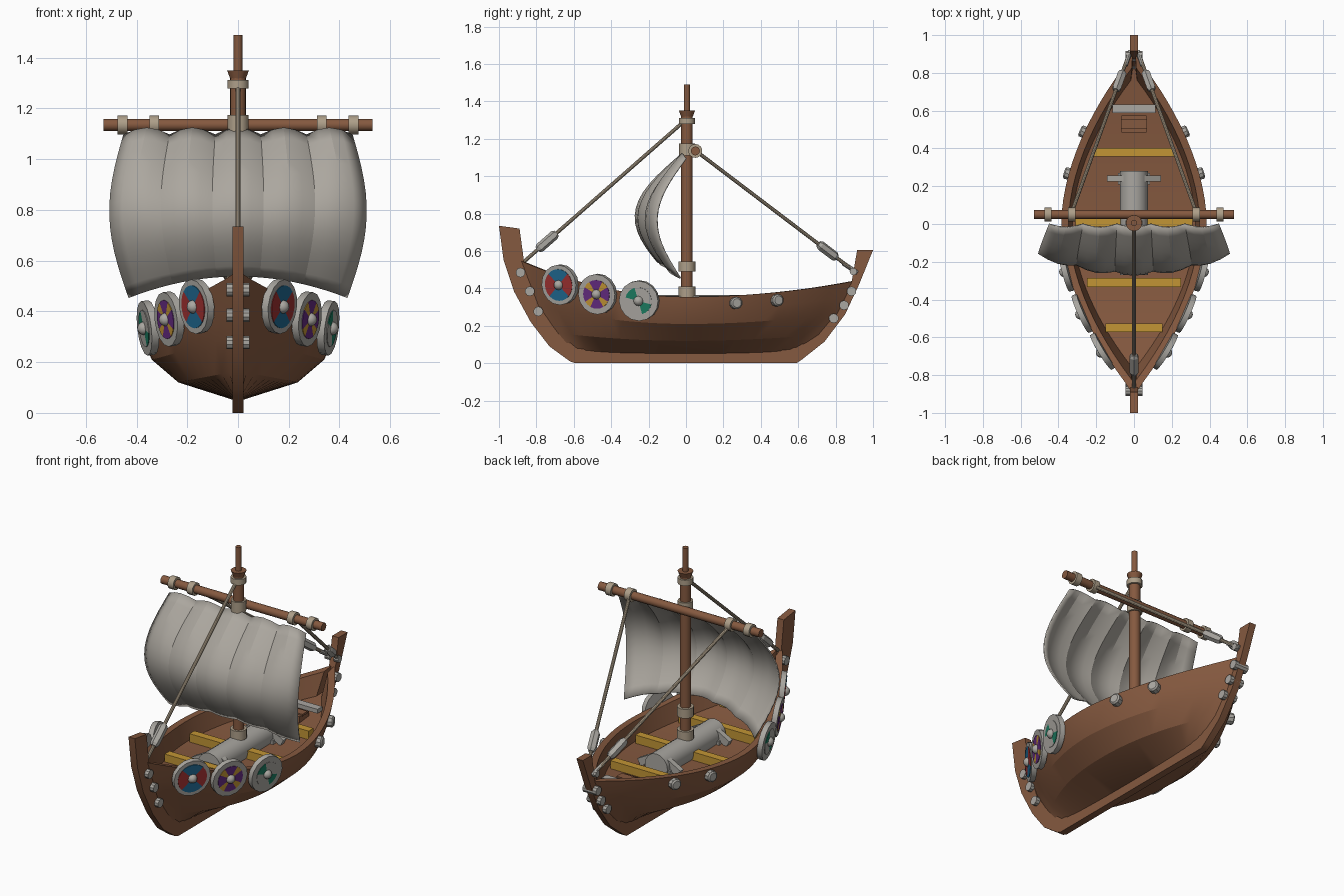
import bpy, bmesh, math
from mathutils import Vector, Matrix

if "Cube" in bpy.data.objects:
    bpy.data.objects.remove(bpy.data.objects["Cube"])

COLOURS = {
    "wood": (.235, .1, .05), "iron_grey": (.4, .385, .355), "sail_cloth": (.41, .385, .345),
    "rope": (.42, .345, .25), "yellow": (.54, .3, .035), "blue": (.014, .14, .28),
    "red": (.34, .03, .03), "purple": (.13, .025, .22), "green": (.012, .2, .12)}
MATS = {}
for key, c in COLOURS.items():
    MATS[key] = bpy.data.materials.new(key)
    MATS[key].diffuse_color = (*c, 1)


def finish(name, bm, *mats):
    bmesh.ops.recalc_face_normals(bm, faces=bm.faces)
    me = bpy.data.meshes.new(name)
    bm.to_mesh(me)
    bm.free()
    for m in mats:
        me.materials.append(MATS[m])
    ob = bpy.data.objects.new(name, me)
    bpy.context.collection.objects.link(ob)
    return ob


def rod(name, a, b, r, mat, sides=12, r2=None):
    a, b = Vector(a), Vector(b)
    d = b - a
    bm = bmesh.new()
    m = Matrix.Translation((a + b) / 2) @ d.to_track_quat('Z', 'Y').to_matrix().to_4x4()
    bmesh.ops.create_cone(bm, cap_ends=True, segments=sides, radius1=r,
                          radius2=r if r2 is None else r2, depth=d.length, matrix=m)
    return finish(name, bm, mat)


def box(name, centre, size, mat, rot_y=0):
    bm = bmesh.new()
    m = Matrix.Translation(centre) @ Matrix.Rotation(rot_y, 4, 'Y') @ Matrix.Diagonal((*size, 1))
    bmesh.ops.create_cube(bm, size=1, matrix=m)
    return finish(name, bm, mat)


# Hull: half width, bow end, stern end, mid z, rise at bow, rise at stern, fullness, inset
LEVELS = [(.015, .62, .63, .05, .01, .01, 8, 0), (.235, .71, .735, .12, .045, .035, 2.1, 0),
          (.34, .80, .83, .21, .10, .06, 1.9, 0), (.373, .855, .875, .285, .15, .075, 1.85, 0),
          (.385, .90, .905, .355, .20, .085, 1.85, 0), (.385, .89, .89, .355, .20, .085, 1.85, .038),
          (.355, .81, .82, .25, .12, .065, 1.87, .03)]


def level_point(level, t):
    w, bow_end, stern_end, z, bow, stern, p, inset = level
    x = max(w * (1 - abs(t) ** p) - inset, .008)
    return Vector((x, t * (bow_end if t < 0 else stern_end), z + (bow if t < 0 else stern) * t * t))


bm = bmesh.new()
rings = []
N = 28
for i in range(N + 1):
    t = -1 + 2 * i / N
    right = [level_point(l, t) for l in LEVELS]
    left = [Vector((-p.x, p.y, p.z)) for p in reversed(right)]
    rings.append([bm.verts.new(p) for p in right + left])
for r0, r1 in zip(rings, rings[1:]):
    for k in range(len(r0)):
        j = (k + 1) % len(r0)
        bm.faces.new((r0[k], r0[j], r1[j], r1[k]))
for r in (rings[0], rings[-1]):
    bm.faces.new(r)
hull = finish("hull", bm, "wood")

# Keel with bow and stern posts
outer = [(-1, .735), (-.975, .55), (-.92, .385), (-.83, .22), (-.73, .09), (-.62, .01), (-.59, 0),
         (.59, 0), (.62, .02), (.74, .115), (.85, .26), (.925, .42), (1, .605)]
inner = [(.915, .605), (.885, .43), (.8, .27), (.7, .15), (.59, .085), (.4, .06),
         (-.4, .06), (-.59, .085), (-.69, .17), (-.79, .31), (-.86, .5), (-.89, .72)]
bm = bmesh.new()
f = bm.faces.new([bm.verts.new((-.021, y, z)) for y, z in outer + inner])
ext = bmesh.ops.extrude_face_region(bm, geom=[f])
bmesh.ops.translate(bm, verts=[v for v in ext["geom"] if isinstance(v, bmesh.types.BMVert)],
                    vec=(.042, 0, 0))
bm.faces.ensure_lookup_table()
finish("keel_and_posts", bm, "wood")

# Bolts through the posts
for y, z in [(-.885, .485), (-.835, .385), (-.79, .277), (.885, .385), (.845, .31), (.79, .24)]:
    rod("post_bolt", (-.045, y, z), (.045, y, z), .026, "iron_grey", 10)

# Deck beams
for y, half in [(-.55, .15), (-.31, .25), (.01, .31), (.38, .215)]:
    p = level_point(LEVELS[6], y / .815)
    box("deck_beam", (0, y, p.z + .022), (2 * half, .046, .055), "yellow")

# Stern seat and chest
box("stern_seat", (0, .61, .315), (.225, .045, .025), "iron_grey")
box("chest", (0, .53, .285), (.13, .09, .05), "wood")
box("chest_lid", (0, .53, .312), (.14, .05, .012), "wood")

# Mast step log with wedges fore and aft
rod("mast_step_log", (0, -.27, .29), (0, .28, .29), .074, "iron_grey", 16)
for s in (-1, 1):
    for y in (-.22, .24):
        box("log_wedge", (s * .085, y, .295), (.105, .032, .045), "iron_grey", s * .5)
        box("log_chock", (s * .06, y, .265), (.05, .06, .03), "iron_grey")

# Mast, its collars and topmast
MY = .005
rod("mast", (0, MY, .2), (0, MY, 1.32), .031, "wood", 16)
rod("mast_cap", (0, MY, 1.31), (0, MY, 1.35), .028, "wood", 12, .043)
rod("topmast", (0, MY, 1.33), (0, MY, 1.49), .017, "wood")
for z0, z1, r in [(.355, .41, .046), (.49, .545, .046), (1.11, 1.175, .042), (1.278, 1.312, .043)]:
    rod("mast_collar", (0, MY, z0), (0, MY, z1), r, "rope", 14)

# Yard and its lashings
rod("yard", (-.53, .05, 1.135), (.53, .05, 1.135), .024, "wood")
for x in (-.455, -.33, .33, .455):
    rod("yard_lashing", (x - .019, .05, 1.135), (x + .019, .05, 1.135), .037, "rope", 14)

# Sail of five billowing cloths
bm = bmesh.new()
U, V = 20, 14
grid = []
for j in range(V + 1):
    v = j / V
    row = []
    for i in range(U + 1):
        u = -1 + 2 * i / U
        puff = abs(math.cos(math.pi * u * 2.5))
        belly = math.sin(math.pi * v)
        x = u * (.45 + .065 * belly - .02 * v)
        y = -.14 * belly - .03 * v - (1 - u * u) * .11 * math.sin(.62 * math.pi * v) - .018 * puff
        top = 1.095 + .027 * puff
        bottom = .455 + .085 * (1 - u * u)
        row.append(bm.verts.new((x, y, top + (bottom - top) * v)))
    grid.append(row)
for a, b in zip(grid, grid[1:]):
    for i in range(U):
        bm.faces.new((a[i], a[i + 1], b[i + 1], b[i]))
sail = finish("sail", bm, "sail_cloth")
solid = sail.modifiers.new("thickness", 'SOLIDIFY')
solid.thickness, solid.offset = .008, 0


# Rigging: rope with a pulley block near the lower end
def stay(name, a, b, f0, f1):
    a, b = Vector(a), Vector(b)
    rod(name, a, b, .01, "rope", 10)
    p, q = a.lerp(b, f0), a.lerp(b, f1)
    e = (q - p) * .12
    rod("pulley_block", p + e, q - e, .026, "iron_grey", 6)
    rod("block_tip", p, p + e, .017, "iron_grey", 6, .026)
    rod("block_tip", q - e, q, .026, "iron_grey", 6, .017)


stay("forestay", (0, -.02, 1.285), (0, -.87, .54), .79, .91)
for s in (-1, 1):
    stay("backstay", (s * .33, .06, 1.13), (s * .03, .89, .5), .78, .90)
    rod("stern_hook", (s * .045, .84, .535), (s * .02, .915, .485), .012, "iron_grey", 8)
    rod("stern_eye", (s * .015, .895, .49), (s * .045, .895, .49), .02, "iron_grey", 8)

# Studs on the hull sides
for s in (-1, 1):
    for y, x, z in [(.265, .345, .322), (.485, .262, .337)]:
        n = Vector((s, .3 if y < .4 else .45, 0)).normalized()
        c = Vector((s * x, y, z))
        rod("hull_stud", c - n * .015, c + n * .02, .033, "iron_grey", 10)
        rod("stud_head", c + n * .019, c + n * .027, .033, "iron_grey", 10, .024)

# Painted shields: y, x, z, paint radius, colours, rule giving the slot of each of 24 sectors
SHIELDS = [(-.672, .162, .42, .085, ("blue", "red"), lambda k: ((k + 3) // 6 + 1) % 2),
           (-.472, .27, .37, .077, ("purple", "yellow"), lambda k: int(k % 6 in (2, 3))),
           (-.25, .354, .335, .073, ("iron_grey", "green"), lambda k: int(k % 12 in (7, 8, 9, 10)))]


def shield(s, y, x, z, paint_r, colours, rule):
    t = abs(y) / .9
    n = Vector((s, -.385 * 1.85 * t ** .85 / .9, -.12)).normalized()
    side = Vector((0, 0, 1)).cross(n).normalized()
    up = n.cross(side)
    c = Vector((s * x, y, z))
    m = Matrix.Translation(c) @ Matrix((side, up, n)).transposed().to_4x4()
    rod("shield_board", c - n * .014, c + n * .016, .108, "iron_grey", 16)
    # painted face, a thin plate of sectors
    bm = bmesh.new()
    for k in range(24):
        a0, a1 = math.tau * k / 24, math.tau * (k + 1) / 24
        pts = [(r * math.cos(a), r * math.sin(a)) for r, a in
               ((.02, a0), (paint_r, a0), (paint_r, a1), (.02, a1))]
        lo = [bm.verts.new(m @ Vector((*p, .013))) for p in pts]
        hi = [bm.verts.new(m @ Vector((*p, .019))) for p in pts]
        faces = [bm.faces.new(hi), bm.faces.new(lo[::-1])]
        faces += [bm.faces.new((lo[i], lo[(i + 1) % 4], hi[(i + 1) % 4], hi[i])) for i in range(4)]
        for fc in faces:
            fc.material_index = rule(k)
    finish("shield_paint", bm, *colours)
    # boss
    bm = bmesh.new()
    bmesh.ops.create_uvsphere(bm, u_segments=12, v_segments=8, radius=.027,
                              matrix=m @ Matrix.Translation((0, 0, .016)))
    finish("shield_boss", bm, "iron_grey")


for s in (-1, 1):
    for args in SHIELDS:
        shield(s, *args)

# Smooth shading with sharp edges kept, tighter on the hull's strakes and the sail's seams
for group, angle in [([o for o in bpy.data.objects if o not in (hull, sail)], 35), ([hull, sail], 19)]:
    bpy.ops.object.select_all(action='DESELECT')
    for o in group:
        o.select_set(True)
    bpy.context.view_layer.objects.active = group[0]
    bpy.ops.object.shade_smooth_by_angle(angle=math.radians(angle))

for m in bpy.data.materials:
    if m.users and not m.is_grease_pencil:
        m.use_nodes = True
        m.node_tree.nodes["Principled BSDF"].inputs["Base Color"].default_value = m.diffuse_color
